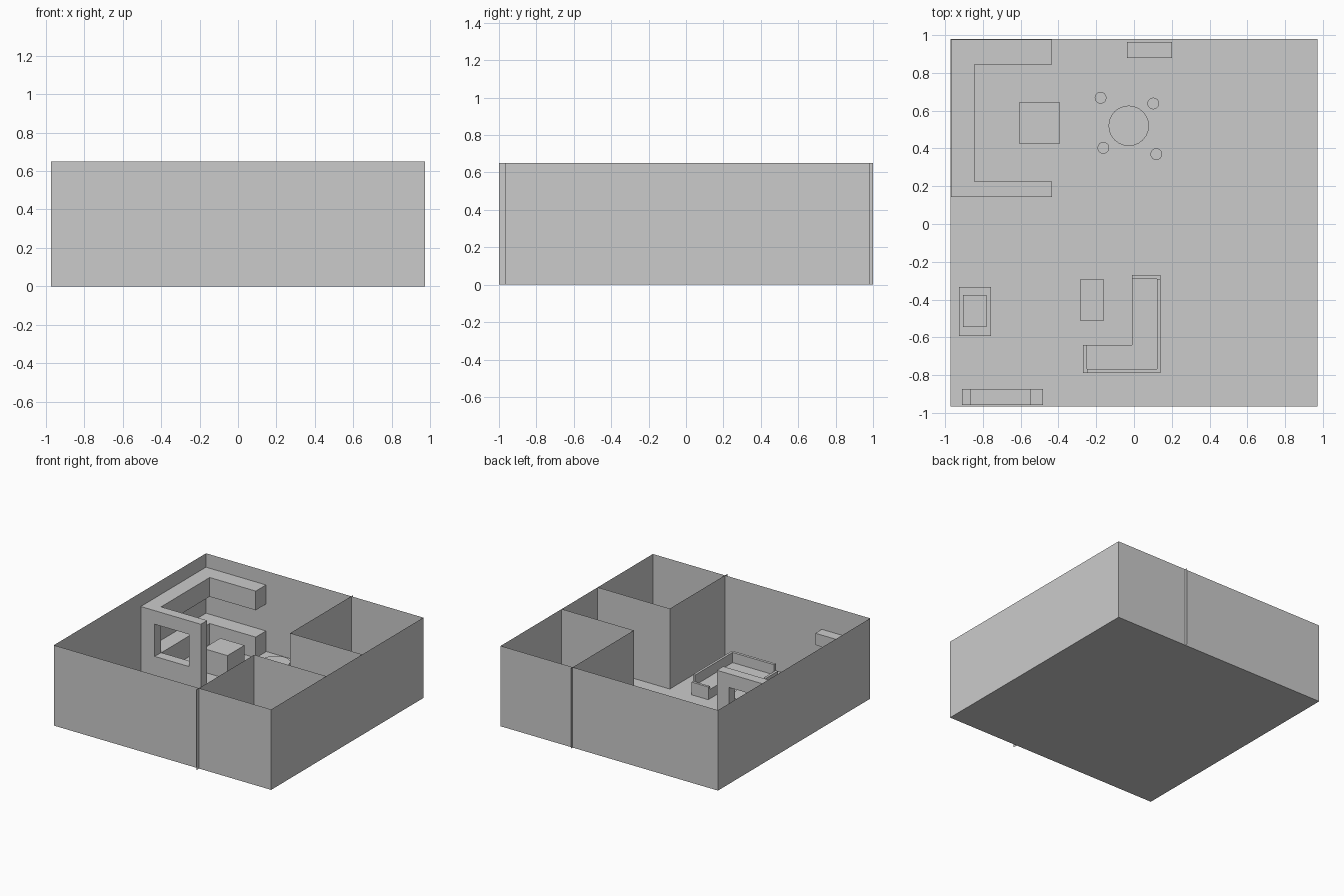
import bpy, bmesh, math

if "Cube" in bpy.data.objects:
    bpy.data.objects.remove(bpy.data.objects["Cube"])

H = 0.65                                   # wall height
X0, X1, Y0, Y1 = -0.972, 0.972, -0.965, 0.98


def finish(name, bm, fix=True):
    if fix:
        bmesh.ops.recalc_face_normals(bm, faces=bm.faces)
    mesh = bpy.data.meshes.new(name)
    bm.to_mesh(mesh)
    bm.free()
    obj = bpy.data.objects.new(name, mesh)
    bpy.context.collection.objects.link(obj)
    return obj


def prism(name, outline, z0, z1):
    """Closed solid: a plan outline raised from z0 to z1."""
    bm = bmesh.new()
    face = bm.faces.new([bm.verts.new((x, y, z0)) for x, y in outline])
    ext = bmesh.ops.extrude_face_region(bm, geom=[face], use_keep_orig=True)
    top = [g for g in ext["geom"] if isinstance(g, bmesh.types.BMVert)]
    bmesh.ops.translate(bm, verts=top, vec=(0, 0, z1 - z0))
    return finish(name, bm)


def box(name, x0, x1, y0, y1, z0, z1):
    return prism(name, [(x0, y0), (x1, y0), (x1, y1), (x0, y1)], z0, z1)


def disc(name, x, y, r, z1, n=24):
    ring = [(x + r * math.cos(2 * math.pi * i / n),
             y + r * math.sin(2 * math.pi * i / n)) for i in range(n)]
    return prism(name, ring, 0, z1)


def sheet_walls(name, path, closed=False, floor=False):
    """Paper-thin walls standing along a plan path."""
    bm = bmesh.new()
    low = [bm.verts.new((x, y, 0)) for x, y in path]
    high = [bm.verts.new((x, y, H)) for x, y in path]
    n = len(path)
    for i in range(n if closed else n - 1):
        j = (i + 1) % n
        bm.faces.new((low[i], low[j], high[j], high[i]))
    if floor:
        bm.faces.new(low[::-1])
    return finish(name, bm, fix=False)


def cut(obj, cutter):
    cutter.hide_render = True
    mod = obj.modifiers.new("cut", "BOOLEAN")
    mod.operation, mod.solver, mod.object = "DIFFERENCE", "EXACT", cutter
    bpy.context.view_layer.objects.active = obj
    bpy.ops.object.modifier_apply(modifier=mod.name)
    bpy.data.objects.remove(cutter, do_unlink=True)


# Outer shell and the two corner rooms
sheet_walls("outer_walls_and_floor", [(X0, Y0), (X1, Y0), (X1, Y1), (X0, Y1)], True, True)
sheet_walls("back_room_walls", [(0.327, 1.0), (0.327, 0.2), (X1, 0.2)])
sheet_walls("front_room_walls", [(0.327, -1.0), (0.327, -0.26), (X1, -0.26)])

# Kitchen: U-shaped block, with worktop gap and serving hatch cut out
kitchen = prism("kitchen_units", [(-0.97, 0.143), (-0.433, 0.143), (-0.433, 0.224),
                                  (-0.845, 0.224), (-0.845, 0.845), (-0.433, 0.845),
                                  (-0.433, 0.976), (-0.97, 0.976)], 0, 0.54)
cut(kitchen, box("worktop_gap", -1.1, -0.3, 0.224, 1.1, 0.168, 0.385))
cut(kitchen, box("serving_hatch", -0.845, -0.54, 0.05, 0.3, 0.17, 0.43))
box("kitchen_island", -0.608, -0.392, 0.425, 0.643, 0, 0.19)

# Dining table and stools
disc("dining_table", -0.028, 0.52, 0.107, 0.2)
for i, (x, y) in enumerate([(-0.177, 0.668), (0.102, 0.638), (-0.162, 0.403), (0.118, 0.37)]):
    disc(f"stool_{i + 1}", x, y, 0.031, 0.12)
box("sideboard", -0.036, 0.202, 0.88, 0.964, 0, 0.17)

# Corner sofa: seat, back, two low arms
prism("sofa_seat", [(-0.25, -0.79), (0.14, -0.79), (0.14, -0.29), (-0.01, -0.29),
                    (-0.01, -0.64), (-0.25, -0.64)], 0, 0.075)
prism("sofa_back", [(-0.25, -0.79), (0.14, -0.79), (0.14, -0.29), (0.121, -0.29),
                    (0.121, -0.768), (-0.25, -0.768)], 0.075, 0.157)
box("sofa_arm_long", -0.01, 0.14, -0.29, -0.27, 0, 0.103)
box("sofa_arm_short", -0.27, -0.25, -0.79, -0.64, 0, 0.103)
box("coffee_table", -0.285, -0.16, -0.512, -0.295, 0, 0.06)

# Low stand with a smaller block on it
box("low_stand", -0.926, -0.757, -0.592, -0.333, 0, 0.1)
box("stand_top_block", -0.905, -0.78, -0.546, -0.376, 0.1, 0.14)

# Front wall: low cabinet and a hanging unit above it
box("low_cabinet", -0.91, -0.482, -0.957, -0.874, 0, 0.12)
box("wall_unit", -0.868, -0.545, -0.957, -0.874, 0.355, 0.45)
